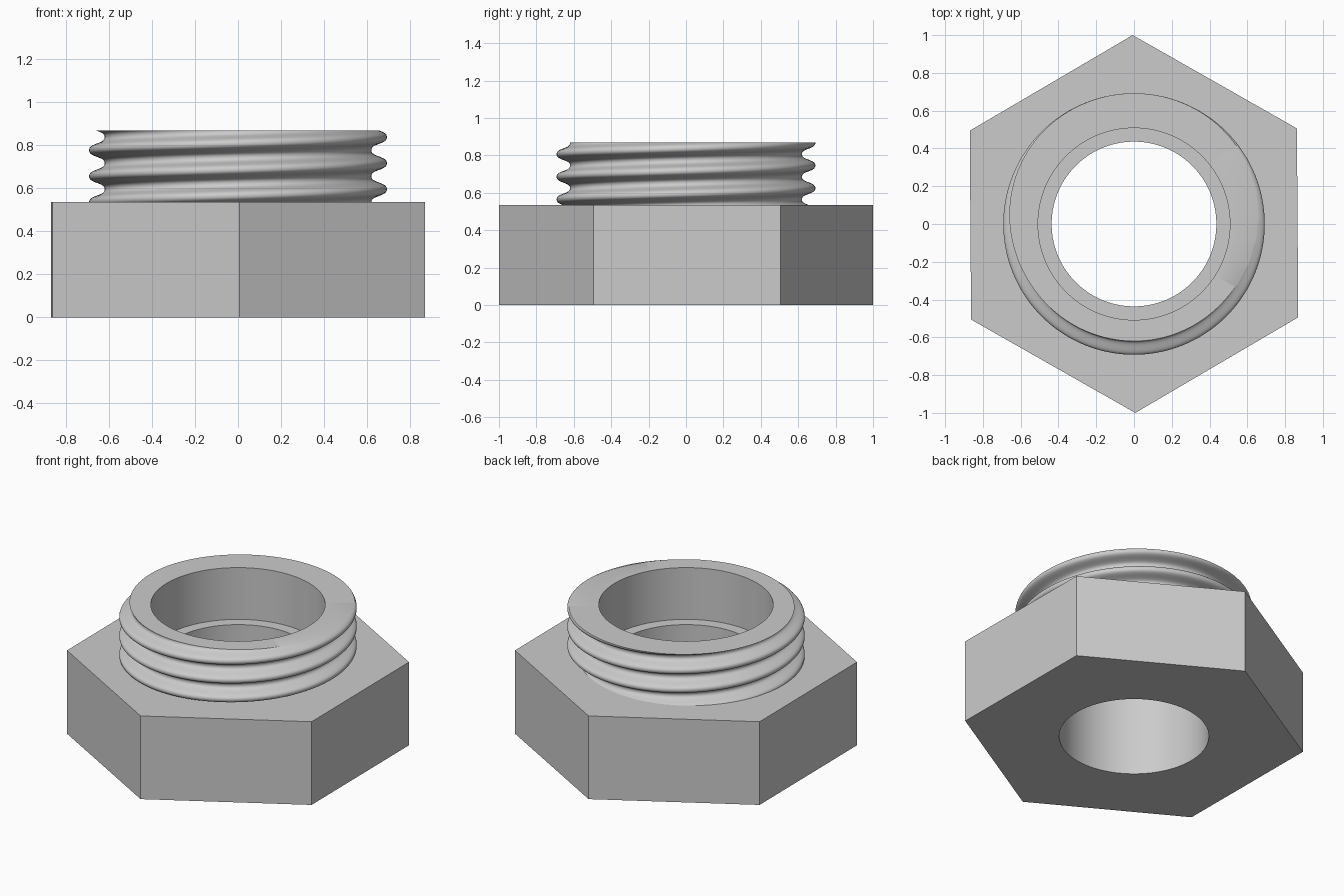
import bpy, bmesh
from math import cos, sin, tanh, pi, radians

cube = bpy.data.objects.get("Cube")
if cube:
    bpy.data.objects.remove(cube, do_unlink=True)

HEX_TOP, TOP = 0.535, 0.868
BORE, COUNTERBORE = 0.436, 0.508
SEGS, ROWS, PITCH = 144, 32, 0.121

grey = bpy.data.materials.new("plain grey")
grey.use_nodes = True
colour = (0.6, 0.6, 0.6, 1)
grey.diffuse_color = colour
for node in grey.node_tree.nodes:
    if node.type == 'BSDF_PRINCIPLED':
        node.inputs["Base Color"].default_value = colour


def ring(bm, radius, z, count, turn=0.0):
    """Closed loop of edges around the z axis."""
    verts = [bm.verts.new((radius * cos(turn + 2 * pi * i / count),
                           radius * sin(turn + 2 * pi * i / count), z))
             for i in range(count)]
    return [bm.edges.new((verts[i], verts[(i + 1) % count])) for i in range(count)]


def fill(bm, *loops):
    edges = [e for loop in loops for e in loop]
    bmesh.ops.triangle_fill(bm, use_beauty=True, use_dissolve=False,
                            edges=edges, normal=(0, 0, 1))


def finish(bm, name):
    bmesh.ops.recalc_face_normals(bm, faces=bm.faces[:])
    mesh = bpy.data.meshes.new(name)
    bm.to_mesh(mesh)
    bm.free()
    mesh.materials.append(grey)
    obj = bpy.data.objects.new(name, mesh)
    bpy.context.collection.objects.link(obj)
    bpy.ops.object.select_all(action='DESELECT')
    obj.select_set(True)
    bpy.context.view_layer.objects.active = obj
    bpy.ops.object.shade_smooth_by_angle(angle=radians(30))


# Hexagonal base with a through bore
bm = bmesh.new()
turn = radians(90.4)
outer = [ring(bm, 1.0, z, 6, turn) for z in (0, HEX_TOP)]
inner = [ring(bm, BORE, z, SEGS) for z in (0, HEX_TOP)]
for pair in (outer, inner):
    bmesh.ops.bridge_loops(bm, edges=pair[0] + pair[1])
for level in (0, 1):
    fill(bm, outer[level], inner[level])
finish(bm, "hex_base")

# Threaded collar: a helical skin trimmed flat at both ends
bm = bmesh.new()
start = 0.716 - 3 * PITCH
columns = []
for s in range(SEGS + 1):
    a = 2 * pi * s / SEGS
    column = []
    for j in range(ROWS * 5 + 1):
        r = 0.656 + 0.036 * tanh(1.2 * cos(2 * pi * j / ROWS)) / tanh(1.2)
        z = start + PITCH * (j / ROWS + s / SEGS)
        column.append(bm.verts.new((r * cos(a), r * sin(a), z)))
    columns.append(column)
for a, b in zip(columns, columns[1:]):
    for j in range(len(a) - 1):
        bm.faces.new((a[j], b[j], b[j + 1], a[j + 1]))
bmesh.ops.remove_doubles(bm, verts=bm.verts[:], dist=1e-5)

foot = HEX_TOP - 0.01
rims = []
for z, side in ((foot, -1), (TOP, 1)):
    cut = bmesh.ops.bisect_plane(bm, geom=bm.verts[:] + bm.edges[:] + bm.faces[:],
                                 dist=1e-6, plane_co=(0, 0, z),
                                 plane_no=(0, 0, side), clear_outer=True)
    rims.append([e for e in cut["geom_cut"] if isinstance(e, bmesh.types.BMEdge)])

# Counterbore wall and the flat end rings
wall = [ring(bm, COUNTERBORE, z, SEGS) for z in (foot, TOP)]
bmesh.ops.bridge_loops(bm, edges=wall[0] + wall[1])
for rim, loop in zip(rims, wall):
    fill(bm, rim, loop)
finish(bm, "threaded_collar")
